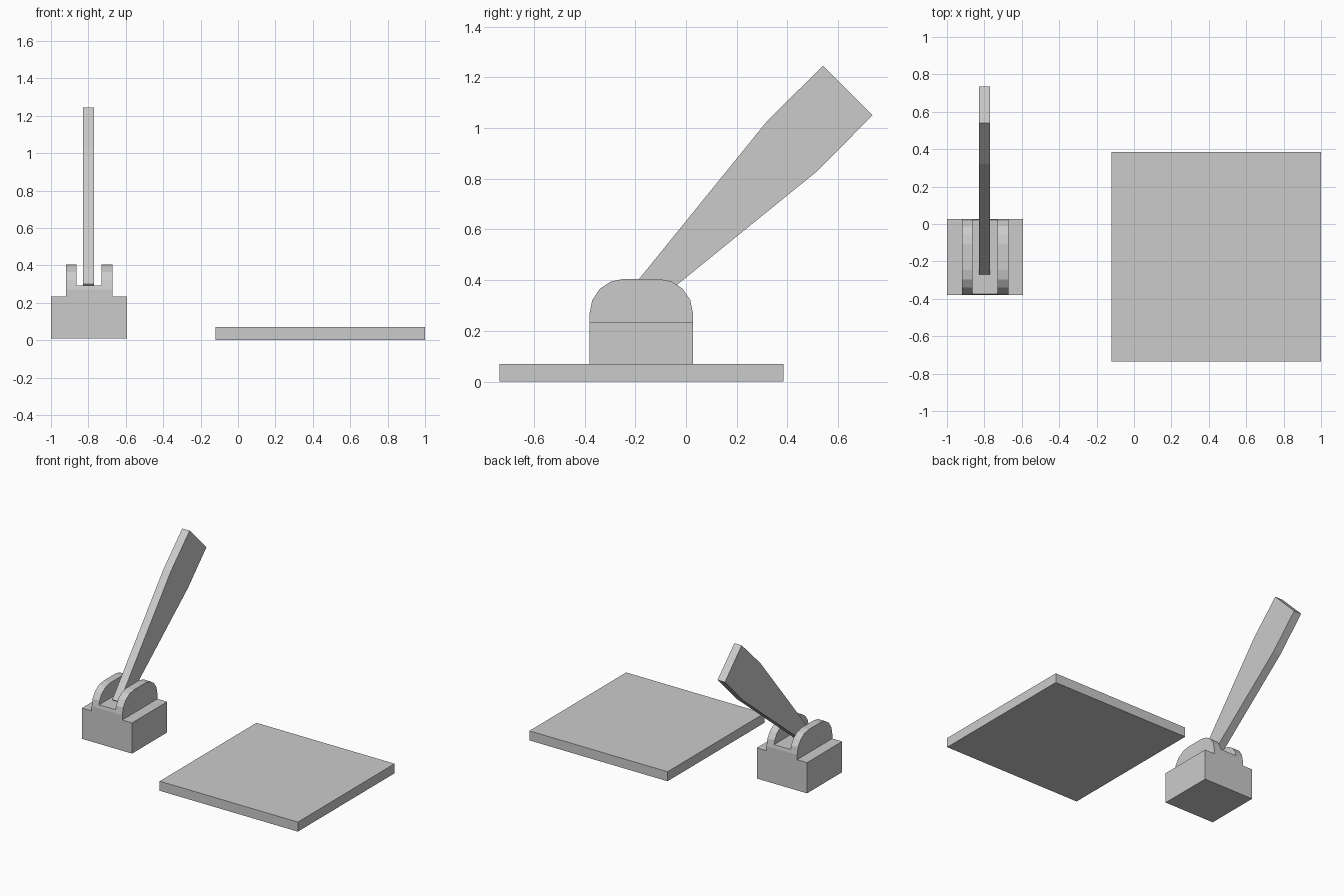
import bpy, bmesh, math

if "Cube" in bpy.data.objects:
    bpy.data.objects.remove(bpy.data.objects["Cube"])


def prism(name, profile, x0, x1):
    """Extrude a (y, z) outline along x."""
    bm = bmesh.new()
    face = bm.faces.new([bm.verts.new((x0, y, z)) for y, z in profile])
    ext = bmesh.ops.extrude_face_region(bm, geom=[face])
    verts = [g for g in ext["geom"] if isinstance(g, bmesh.types.BMVert)]
    bmesh.ops.translate(bm, verts=verts, vec=(x1 - x0, 0, 0))
    bmesh.ops.recalc_face_normals(bm, faces=bm.faces[:])
    mesh = bpy.data.meshes.new(name)
    bm.to_mesh(mesh)
    bm.free()
    obj = bpy.data.objects.new(name, mesh)
    bpy.context.collection.objects.link(obj)
    return obj


def box(name, x, y, z):
    return prism(name, [(y[0], z[0]), (y[1], z[0]), (y[1], z[1]), (y[0], z[1])], *x)


# Flat square plate and lever base block
box("floor_plate", (-0.12, 1.0), (-0.735, 0.385), (0.0, 0.07))
box("lever_base", (-1.0, -0.593), (-0.38, 0.027), (0.01, 0.235))

# Rounded bracket: flat-topped arch outline, four facets per corner
R, MID, HALF, SPRING = 0.135, -0.1765, 0.2035, 0.27
outline = [(MID - HALF, 0.235), (MID + HALF, 0.235)]
for side, steps in ((1, range(5)), (-1, range(4, -1, -1))):
    for k in steps:
        a = math.radians(22.5 * k)
        outline.append((MID + side * (HALF - R + R * math.cos(a)), SPRING + R * math.sin(a)))
bracket = prism("lever_bracket", outline, -0.92, -0.672)

# Slot between the two bracket cheeks
cutter = box("slot_cutter", (-0.864, -0.73), (-0.6, 0.3), (0.293, 0.6))
cutter.hide_render = True
cutter.hide_viewport = True
slot = bracket.modifiers.new("slot", "BOOLEAN")
slot.operation = "DIFFERENCE"
slot.solver = "EXACT"
slot.object = cutter

# Lever handle leaning back at 45 degrees, flaring towards the grip
prism("lever_handle", [(-0.27, 0.30), (-0.21, 0.24), (0.52, 0.832),
                       (0.735, 1.05), (0.54, 1.245), (0.322, 1.03)], -0.83, -0.77)
